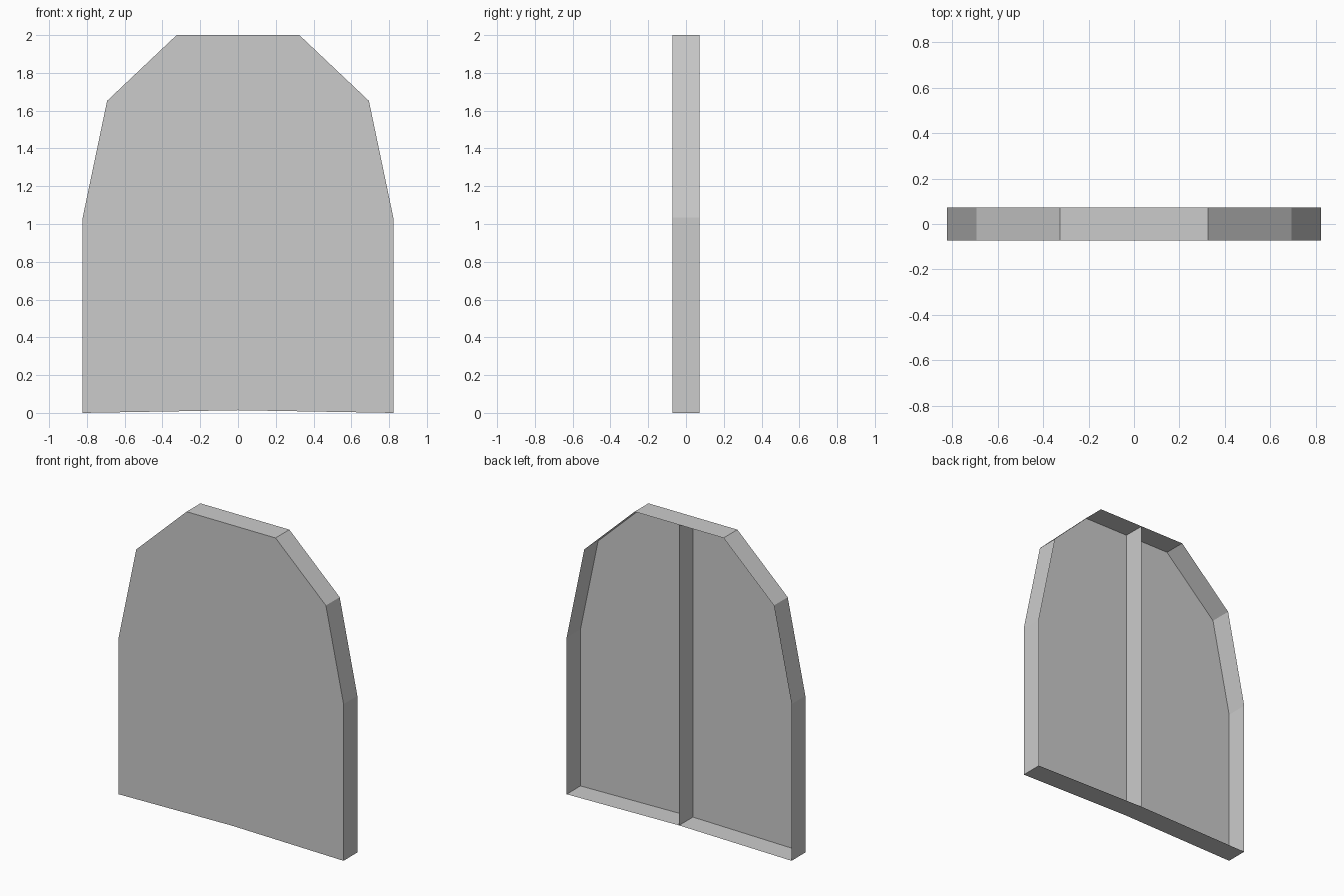
import bpy
import bmesh

default = bpy.data.objects.get("Cube")
if default:
    bpy.data.objects.remove(default, do_unlink=True)

DEPTH = 0.072  # half depth of the rim

grey = bpy.data.materials.new("plain grey")
grey.use_nodes = True
colour = (0.6, 0.6, 0.6, 1)
grey.diffuse_color = colour
grey.node_tree.nodes["Principled BSDF"].inputs["Base Color"].default_value = colour

# Half outline (x, z), mirrored into a closed arch
half = [(0.822, 0), (0.822, 1.035), (0.693, 1.652), (0.325, 2)]
outline = [(0, 0.014)] + half + [(-x, z) for x, z in reversed(half)]


def make_part(name, build):
    bm = bmesh.new()
    build(bm)
    mesh = bpy.data.meshes.new(name)
    bm.to_mesh(mesh)
    bm.free()
    mesh.materials.append(grey)
    obj = bpy.data.objects.new(name, mesh)
    bpy.context.collection.objects.link(obj)


def sheet(bm, points):
    return bm.faces.new([bm.verts.new(p) for p in points])


# Front sheet with an open-backed rim around its edge
def build_shell(bm):
    front = sheet(bm, [(x, -DEPTH, z) for x, z in outline])
    rim = bmesh.ops.extrude_edge_only(bm, edges=front.edges[:])
    moved = [v for v in rim["geom"] if isinstance(v, bmesh.types.BMVert)]
    bmesh.ops.translate(bm, verts=moved, vec=(0, 2 * DEPTH, 0))
    bmesh.ops.recalc_face_normals(bm, faces=bm.faces[:])
    front.normal_update()
    if front.normal.y > 0:
        bmesh.ops.reverse_faces(bm, faces=bm.faces[:])


# Thin upright divider down the middle of the back
def build_divider(bm):
    low, high = outline[0][1], half[-1][1]
    sheet(bm, [(0, -DEPTH, low), (0, DEPTH, low), (0, DEPTH, high), (0, -DEPTH, high)])


make_part("arched_shell", build_shell)
make_part("centre_divider", build_divider)
